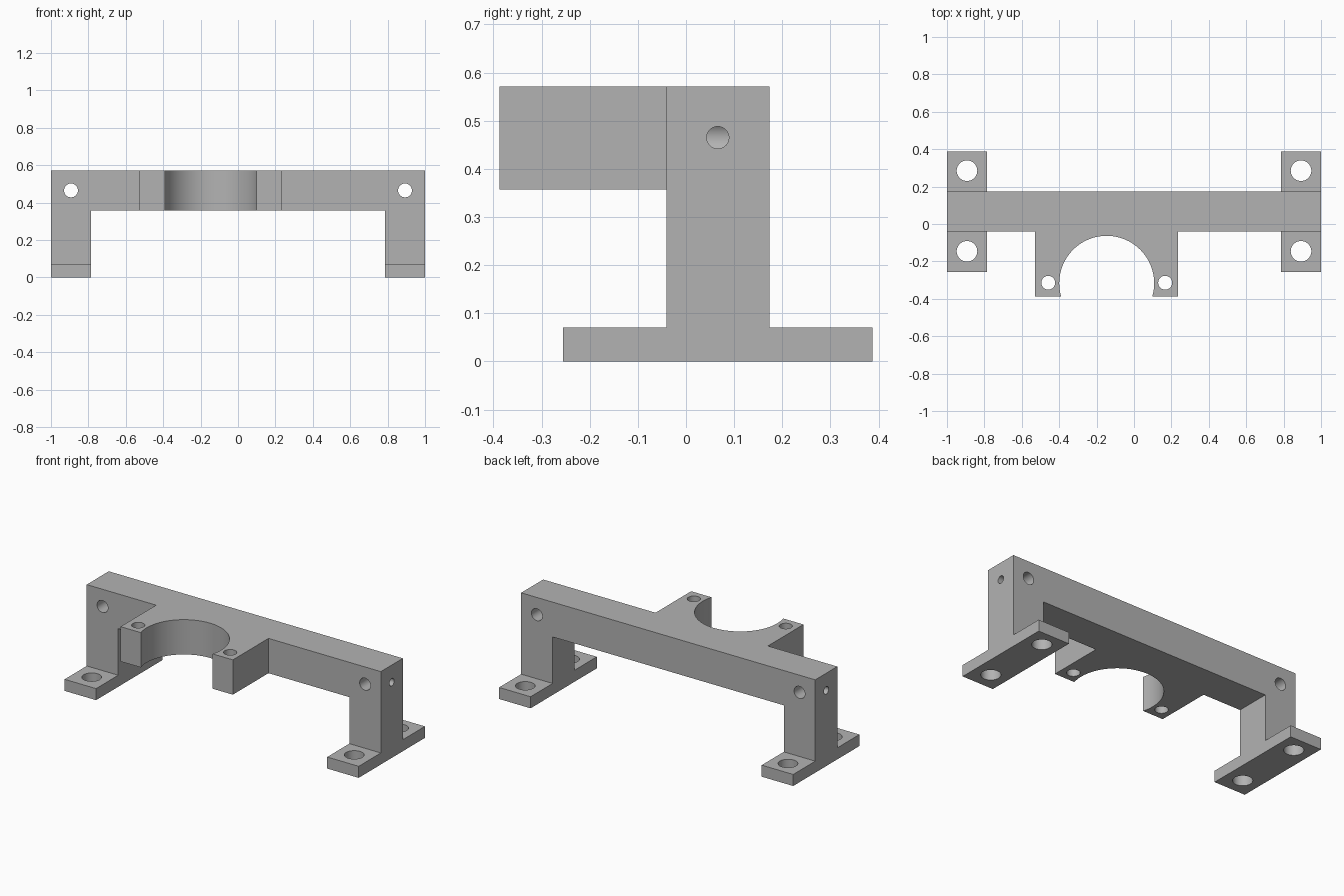
import bpy
import math
from mathutils import Matrix, Vector

old = bpy.data.objects.get("Cube")
if old:
    bpy.data.objects.remove(old, do_unlink=True)

# Main dimensions
TOP, BEAM_BOTTOM, FOOT_TOP = 0.571, 0.357, 0.071
BEAM_FRONT, BEAM_BACK = -0.041, 0.173
FOOT_FRONT, FOOT_BACK = -0.256, 0.387
LEG_INNER = 0.786
CLAMP_X, CLAMP_FRONT, CLAMP_HALF = -0.146, -0.387, 0.382
BORE_Y, BORE_R = -0.317, 0.254
HOLE_X, HOLE_Z = 0.893, 0.465
BEAM_MID = (BEAM_FRONT + BEAM_BACK) / 2

grey = bpy.data.materials.new("plain grey")
grey.use_nodes = True
COLOUR = (0.45, 0.45, 0.45, 1)
grey.diffuse_color = COLOUR
bsdf = next(n for n in grey.node_tree.nodes if n.type == "BSDF_PRINCIPLED")
bsdf.inputs["Base Color"].default_value = COLOUR


def make_object(name, verts, faces):
    mesh = bpy.data.meshes.new(name)
    mesh.from_pydata(verts, [], faces)
    mesh.materials.append(grey)
    obj = bpy.data.objects.new(name, mesh)
    bpy.context.collection.objects.link(obj)
    return obj


def box(name, low, high):
    bpy.ops.mesh.primitive_cube_add(size=1)
    obj = bpy.context.object
    obj.name = name
    low, high = Vector(low), Vector(high)
    obj.data.transform(Matrix.Translation((low + high) / 2)
                       @ Matrix.Diagonal((high - low).to_4d()))
    obj.data.materials.append(grey)
    return obj


def rod(name, centre, radius, depth, axis="Z"):
    bpy.ops.mesh.primitive_cylinder_add(vertices=64, radius=radius, depth=depth)
    obj = bpy.context.object
    obj.name = name
    turn = Matrix.Identity(4)
    if axis != "Z":
        turn = Matrix.Rotation(math.pi / 2, 4, "X" if axis == "Y" else "Y")
    obj.data.transform(Matrix.Translation(centre) @ turn)
    obj.data.materials.append(grey)
    obj.hide_render = True
    return obj


def combine(target, tool, operation):
    mod = target.modifiers.new(operation.lower(), "BOOLEAN")
    mod.operation = operation
    mod.solver = "EXACT"
    mod.object = tool
    bpy.context.view_layer.objects.active = target
    bpy.ops.object.modifier_apply(modifier=mod.name)
    bpy.data.objects.remove(tool, do_unlink=True)


# Bridge frame: a portal outline extruded from front to back
outline = [(-1, 0), (-LEG_INNER, 0), (-LEG_INNER, BEAM_BOTTOM), (LEG_INNER, BEAM_BOTTOM),
           (LEG_INNER, 0), (1, 0), (1, TOP), (-1, TOP)]
n = len(outline)
verts = [(x, y, z) for y in (BEAM_FRONT, BEAM_BACK) for x, z in outline]
faces = [tuple(range(n)), tuple(reversed(range(n, 2 * n)))]
faces += [(i, i + n, (i + 1) % n + n, (i + 1) % n) for i in range(n)]
frame = make_object("bridge_frame", verts, faces)

# Feet and the clamp block
for side, x in (("left", HOLE_X), ("right", -HOLE_X)):
    half = 1 - HOLE_X
    combine(frame, box(side + "_foot", (x - half, FOOT_FRONT, 0),
                       (x + half, FOOT_BACK, FOOT_TOP)), "UNION")
combine(frame, box("clamp_block", (CLAMP_X - CLAMP_HALF, CLAMP_FRONT, BEAM_BOTTOM),
                   (CLAMP_X + CLAMP_HALF, BEAM_MID, TOP)), "UNION")

# Round bore and the two clamp screw holes
cutters = [rod("bore_cutter", (CLAMP_X, BORE_Y, HOLE_Z), BORE_R, 0.5)]
for s in (-1, 1):
    cutters.append(rod("clamp_hole_cutter", (CLAMP_X + s * 0.3125, -0.314, HOLE_Z), 0.037, 0.5))
    # Beam end holes: one through front to back, one in from the end
    x = s * HOLE_X
    cutters.append(rod("beam_hole_cutter", (x, BEAM_MID, HOLE_Z), 0.037, 0.5, "Y"))
    cutters.append(rod("end_hole_cutter", (s * 0.995, BEAM_MID, HOLE_Z), 0.023, 0.2, "X"))
    # Foot mounting holes
    for y in (-0.146, 0.285):
        cutters.append(rod("foot_hole_cutter", (x, y, 0), 0.055, 0.3))
for cutter in cutters:
    combine(frame, cutter, "DIFFERENCE")

# Smooth hole walls, crisp edges
bpy.ops.object.select_all(action="DESELECT")
frame.select_set(True)
bpy.context.view_layer.objects.active = frame
bpy.ops.object.shade_smooth_by_angle(angle=math.radians(30))
